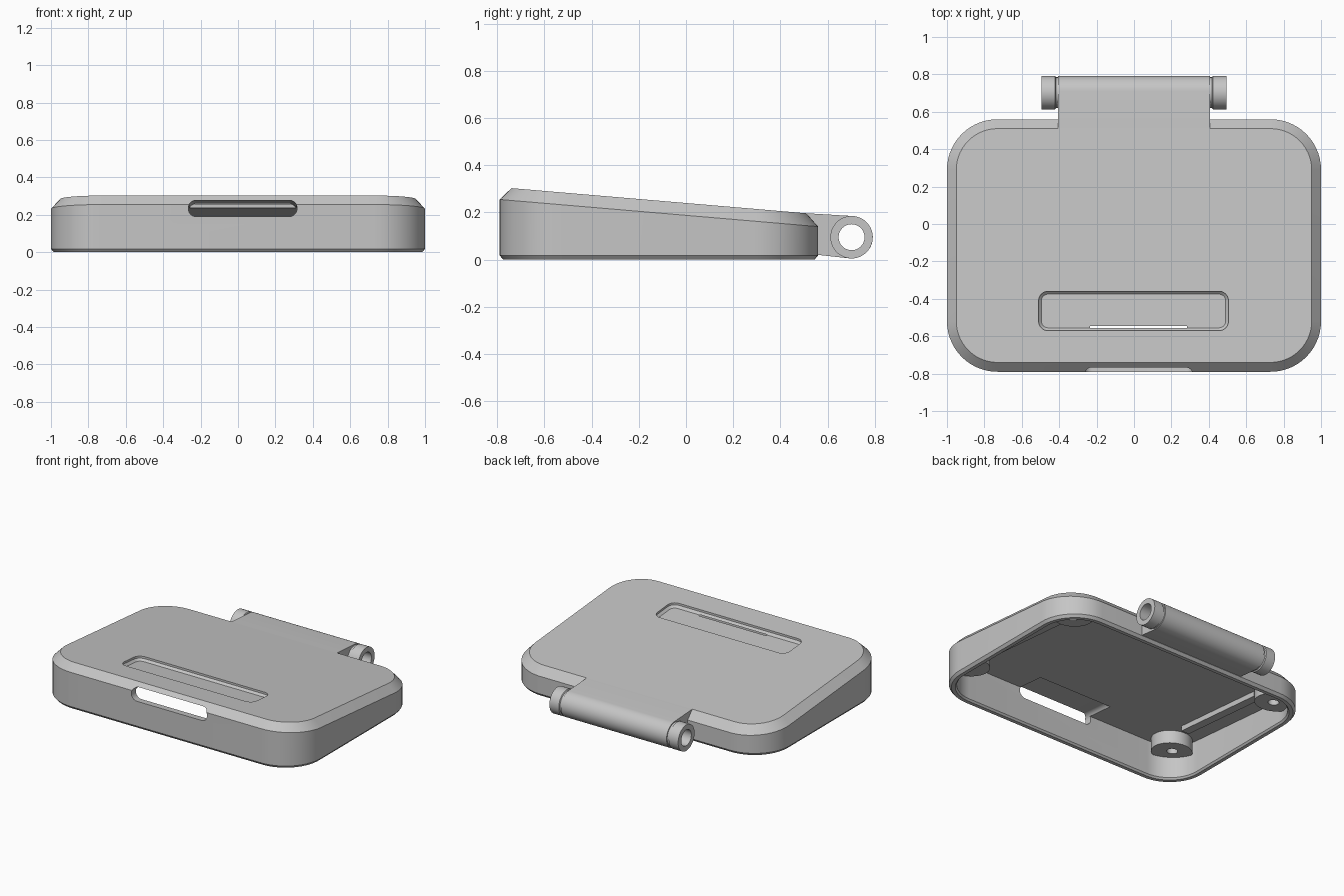
import bpy, bmesh, math

if "Cube" in bpy.data.objects:
    bpy.data.objects.remove(bpy.data.objects["Cube"])

grey = bpy.data.materials.new("plain_grey")
grey.diffuse_color = (0.56, 0.56, 0.56, 1)
grey.use_nodes = True
grey.node_tree.nodes["Principled BSDF"].inputs["Base Color"].default_value = grey.diffuse_color
SLOPE = 0.0852


def top(y):
    """Height of the sloping top plate."""
    return 0.303 - SLOPE * (y + 0.74)


def ceiling(y):
    """Height of the underside of the top plate."""
    return top(y) - 0.05


def rounded(x0, x1, y0, y1, r, n=14):
    """Rounded rectangle outline, counter-clockwise."""
    pts = []
    corners = [(x1 - r, y1 - r), (x0 + r, y1 - r), (x0 + r, y0 + r), (x1 - r, y0 + r)]
    for k, (cx, cy) in enumerate(corners):
        for i in range(n + 1):
            a = math.pi / 2 * (k + i / n)
            pts.append((cx + r * math.cos(a), cy + r * math.sin(a)))
    return pts


def circle(cx, cy, r, n=48):
    return [(cx + r * math.cos(2 * math.pi * i / n), cy + r * math.sin(2 * math.pi * i / n))
            for i in range(n)]


def loft(name, loops, closed=False):
    """Skin a row of equal loops; cap the ends, or join last to first."""
    bm = bmesh.new()
    rings = [[bm.verts.new(p) for p in loop] for loop in loops]
    pairs = list(zip(rings, rings[1:]))
    if closed:
        pairs.append((rings[-1], rings[0]))
    else:
        bm.faces.new(rings[0])
        bm.faces.new(rings[-1])
    for a, b in pairs:
        for i in range(len(a)):
            j = (i + 1) % len(a)
            bm.faces.new((a[i], a[j], b[j], b[i]))
    bmesh.ops.recalc_face_normals(bm, faces=bm.faces)
    me = bpy.data.meshes.new(name)
    bm.to_mesh(me)
    bm.free()
    me.materials.append(grey)
    ob = bpy.data.objects.new(name, me)
    bpy.context.collection.objects.link(ob)
    return ob


def select(ob):
    bpy.ops.object.select_all(action='DESELECT')
    ob.select_set(True)
    bpy.context.view_layer.objects.active = ob


def cut(ob, cutter):
    select(ob)
    m = ob.modifiers.new("cut", 'BOOLEAN')
    m.operation, m.solver, m.object = 'DIFFERENCE', 'EXACT', cutter
    bpy.ops.object.modifier_apply(modifier=m.name)
    bpy.data.objects.remove(cutter)


def body_loop(inset, height):
    pts = rounded(-1 + inset, 1 - inset, -0.79 + inset, 0.56 - inset, 0.27 - inset)
    return [(x, y, height(y)) for x, y in pts]


# Hollow shell: bevelled foot, outer wall, sloping chamfer, top, then inside
shell = loft("shell", [
    body_loop(0.05, ceiling),
    body_loop(0.05, lambda y: 0.012),
    body_loop(0.04, lambda y: 0.0),
    body_loop(0.015, lambda y: 0.0),
    body_loop(0.0, lambda y: 0.018),
    body_loop(0.0, lambda y: 0.255 - SLOPE * (y + 0.79)),
    body_loop(0.05, top),
])

# Shallow tray in the top
tray = []
for inset, drop in [(0, -0.1), (0, 0.014), (0.015, 0.029)]:
    pts = rounded(-0.51 + inset, 0.505 - inset, -0.57 + inset, -0.36 - inset, 0.05 - inset, 6)
    tray.append([(x, y, top(y) - drop) for x, y in pts])
cut(shell, loft("tray_cutter", tray))

# Front slot, following the slope back to the edge of the tray floor
slot = rounded(-0.265, 0.315, 0.19, 0.28, 0.042, 8)
cut(shell, loft("slot_cutter", [
    [(x, y, z - SLOPE * (y + 0.79)) for x, z in slot] for y in (-0.9, -0.545)]))

# Hinge tab: flush plate that wraps round the barrel
HY, HZ, HR = 0.702, 0.095, 0.09
profile = [(0.51, top(0.51)), (0.525, 0.024)]
for i in range(33):
    a = math.radians(-97 + (97 + 85) * i / 32)
    profile.append((HY + HR * math.cos(a), HZ + HR * math.sin(a)))
tab = loft("hinge_tab", [[(x, y, z) for y, z in profile] for x in (-0.405, 0.405)])
pin_hole = circle(HY, HZ, 0.055)
cut(tab, loft("pin_cutter", [[(x, y, z) for y, z in pin_hole] for x in (-0.6, 0.6)]))


def tube(name, steps):
    """Stepped hollow tube along x from (x, radius) pairs."""
    steps = steps + [(steps[-1][0], 0.055), (steps[0][0], 0.055)]
    return loft(name, [[(x, y, z) for y, z in circle(HY, HZ, r)] for x, r in steps], True)


# Hinge collars and inside bosses and ribs, on both sides
parts = [shell, tab]
for s, side in ((-1, "left"), (1, "right")):
    parts.append(tube("hinge_collar_" + side, [
        (s * 0.405, 0.083), (s * 0.418, 0.083), (s * 0.422, 0.09), (s * 0.494, 0.09)]))

    # Screw bosses merge into the rounded corners
    for t, y0, end in ((-1, -0.52, "front"), (1, 0.29, "back")):
        cx, cy = s * 0.73, y0
        outer = []
        for x, y in circle(cx + s * 0.10, cy + t * 0.10, 0.13):
            d = math.hypot(x - cx, y - cy)
            k = min(1, 0.23 / d)
            outer.append((cx + (x - cx) * k, cy + (y - cy) * k))
        inner = circle(cx + s * 0.095, cy + t * 0.09, 0.035)
        low, high = 0.09, -0.01
        parts.append(loft(f"boss_{end}_{side}", [
            [(x, y, ceiling(y) - d) for x, y in pts]
            for pts, d in ((outer, high), (outer, low), (inner, low), (inner, high))], True))

    # Long rib under the plate
    rib = [(s * 0.75, -0.43), (s * 0.81, -0.43), (s * 0.81, 0.28), (s * 0.75, 0.28)]
    parts.append(loft("rib_" + side, [
        [(x, y, ceiling(y) - d) for x, y in rib] for d in (-0.01, 0.035)]))

for ob in parts:
    select(ob)
    bpy.ops.object.shade_smooth_by_angle(angle=math.radians(25))
